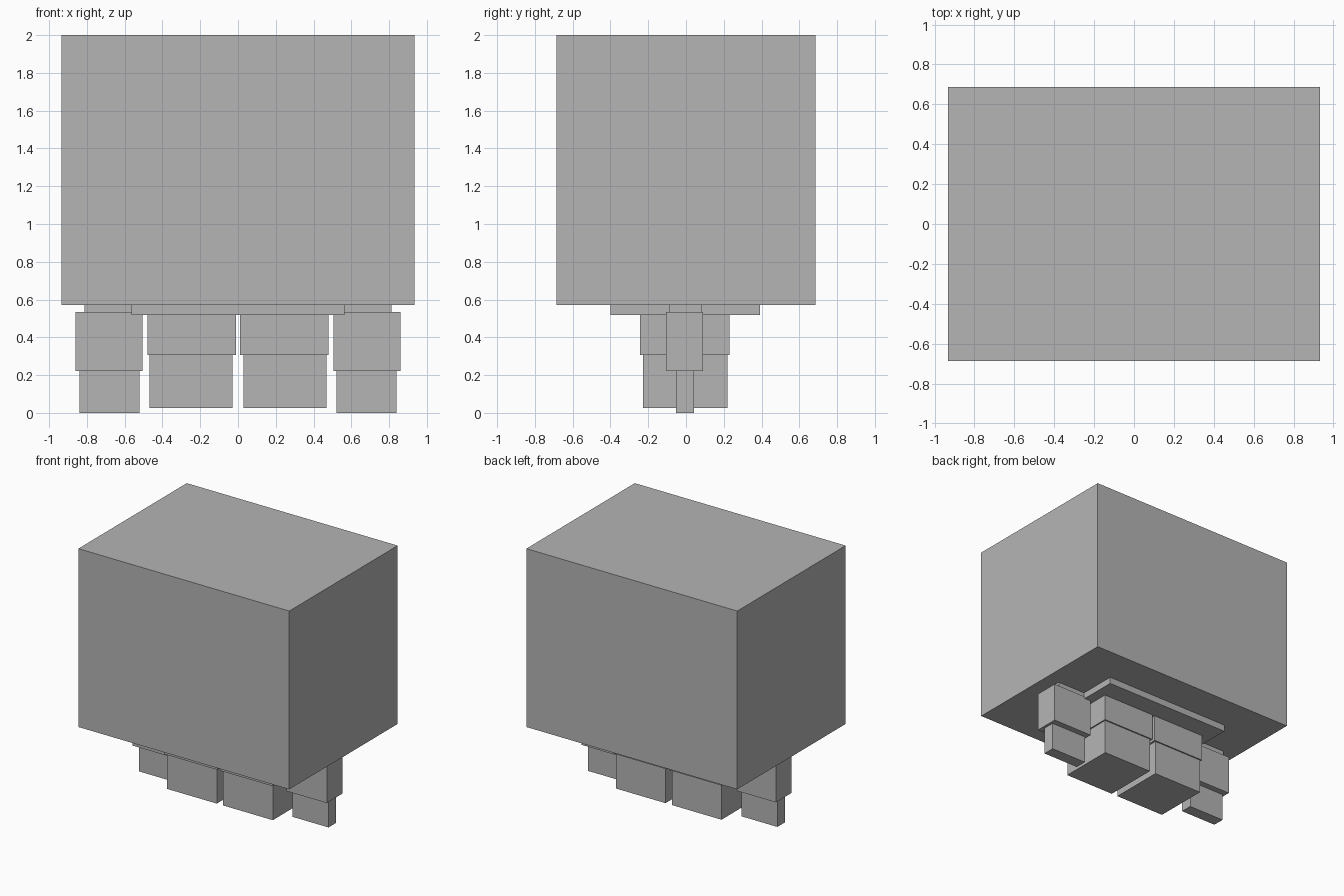
import bpy

if "Cube" in bpy.data.objects:
    bpy.data.objects.remove(bpy.data.objects["Cube"])

grey = bpy.data.materials.new("plain_grey")
grey.use_nodes = True
colour = (0.46, 0.46, 0.46, 1)
grey.diffuse_color = colour
grey.node_tree.nodes["Principled BSDF"].inputs["Base Color"].default_value = colour


def box(name, x, y, z):
    """Box from its (min, max) span along each axis."""
    spans = (x, y, z)
    bpy.ops.mesh.primitive_cube_add(size=1, location=[(a + b) / 2 for a, b in spans])
    obj = bpy.context.object
    obj.name = name
    obj.scale = [b - a for a, b in spans]
    bpy.ops.object.transform_apply(location=False, rotation=False, scale=True)
    obj.data.materials.append(grey)


# Oversized head, with the top of the torso sunk into it
box("head", (-0.934, 0.934), (-0.686, 0.686), (0.572, 2))
box("torso", (-0.565, 0.563), (-0.401, 0.391), (0.519, 0.75))

# Limbs, repeated on both sides
for side, s in (("left", 1), ("right", -1)):
    def limb(part, inner, outer, y, z):
        box(f"{side}_{part}", sorted((s * inner, s * outer)), y, z)

    limb("upper_arm", 0.555, 0.813, (-0.09, 0.083), (0.533, 0.7))
    limb("forearm", 0.505, 0.86, (-0.105, 0.091), (0.221, 0.535))
    limb("hand", 0.521, 0.839, (-0.053, 0.042), (0, 0.223))
    limb("thigh", 0.011, 0.479, (-0.243, 0.23), (0.306, 0.521))
    limb("lower_leg", 0.028, 0.468, (-0.228, 0.219), (0.026, 0.308))
